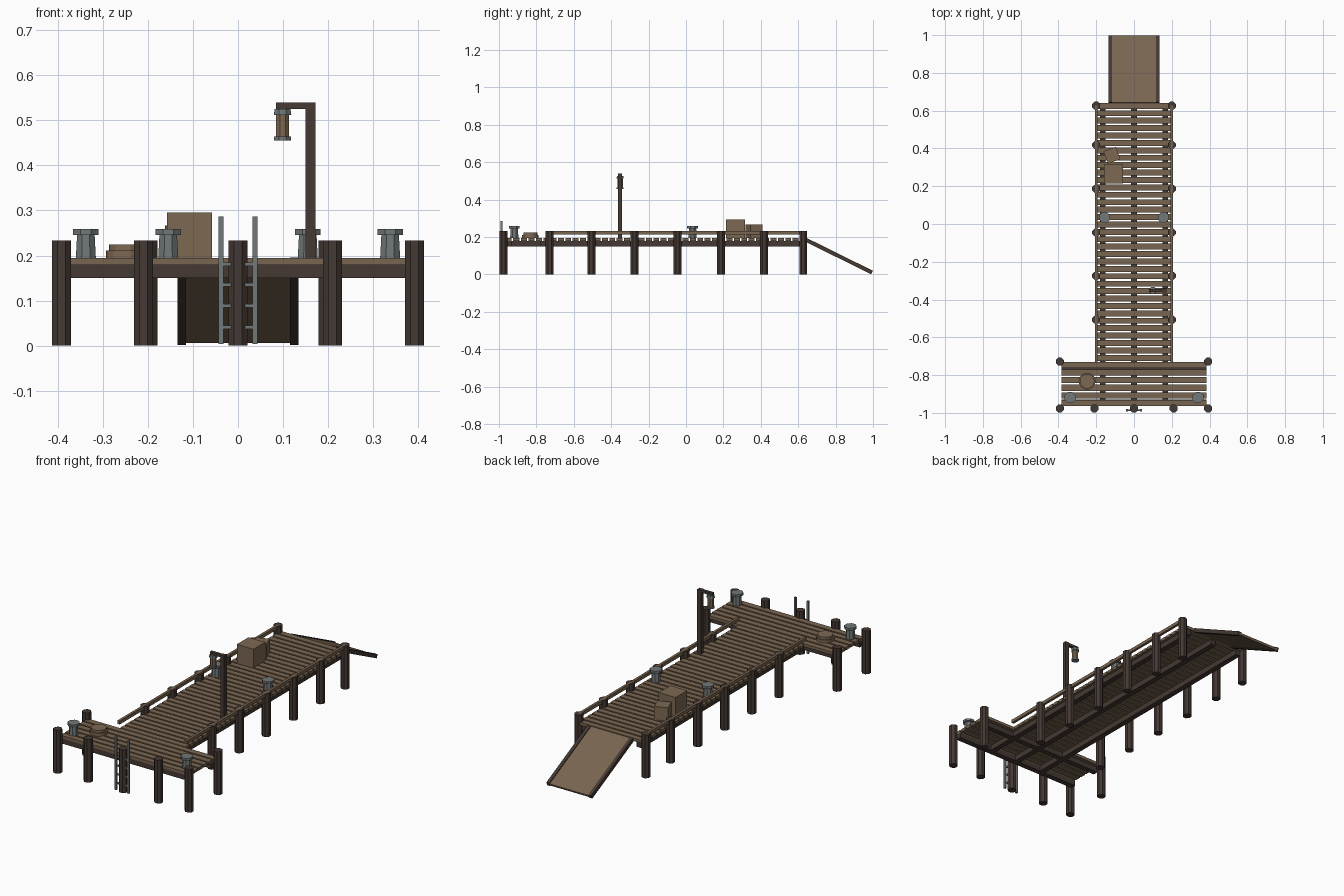
import bpy, bmesh, math
from mathutils import Matrix, Vector

if "Cube" in bpy.data.objects:
    bpy.data.objects.remove(bpy.data.objects["Cube"])


def material(name, rgb):
    m = bpy.data.materials.new(name)
    m.diffuse_color = (*rgb, 1)
    m.use_nodes = True
    m.node_tree.nodes["Principled BSDF"].inputs["Base Color"].default_value = m.diffuse_color
    return m


PLANK = material("plank wood", (0.190, 0.130, 0.082))
DARK = material("dark timber", (0.058, 0.040, 0.033))
CRATE = material("crate wood", (0.205, 0.140, 0.085))
IRON = material("grey iron", (0.165, 0.185, 0.190))


class Part:
    """Collects boxes and prisms into one flat-shaded object."""

    def __init__(self, name, mat):
        self.name, self.mat, self.bm = name, mat, bmesh.new()

    def box(self, centre, size, rot=None):
        m = Matrix.Translation(centre) @ (rot or Matrix()) @ Matrix.Diagonal((*size, 1))
        bmesh.ops.create_cube(self.bm, size=1, matrix=m)
        return self

    def prism(self, x, y, z0, z1, r0, r1=None, sides=8):
        m = Matrix.Translation((x, y, (z0 + z1) / 2)) @ Matrix.Rotation(math.pi / sides, 4, 'Z')
        bmesh.ops.create_cone(self.bm, cap_ends=True, segments=sides, radius1=r0,
                              radius2=r0 if r1 is None else r1, depth=z1 - z0, matrix=m)
        return self

    def done(self):
        me = bpy.data.meshes.new(self.name)
        self.bm.to_mesh(me)
        self.bm.free()
        me.materials.append(self.mat)
        ob = bpy.data.objects.new(self.name, me)
        bpy.context.collection.objects.link(ob)
        return ob


DECK = 0.195
PILE_Y = [0.627, 0.418, 0.186, -0.045, -0.275, -0.506]

# walkway planks
p = Part("walkway_planks", PLANK)
n, y0, y1 = 35, -0.728, 0.645
pitch = (y1 - y0) / n
for i in range(n):
    p.box((0, y0 + (i + 0.5) * pitch, DECK - 0.008), (0.39, pitch - 0.008, 0.016))
p.done()

# pier head planks
p = Part("head_planks", PLANK)
n, y0, y1 = 6, -0.968, -0.726
pitch = (y1 - y0) / n
for i in range(n):
    p.box((0, y0 + (i + 0.5) * pitch, DECK - 0.008), (0.77, pitch - 0.008, 0.016))
p.done()

# beams under the decks
p = Part("deck_beams", DARK)
for x in (-0.165, 0, 0.165):
    p.box((x, -0.16, 0.165), (0.03, 1.59, 0.03))
for y in (-0.945, -0.765):
    p.box((0, y, 0.1645), (0.77, 0.03, 0.029))
p.done()

# piles
p = Part("piles", DARK)
for s in (-1, 1):
    for y in PILE_Y:
        p.prism(s * 0.2, y, 0, 0.233, 0.023)
    p.prism(s * 0.392, -0.729, 0, 0.233, 0.023)
    p.prism(s * 0.392, -0.976, 0, 0.233, 0.023)
    p.prism(s * 0.21, -0.976, 0, 0.233, 0.023)
p.prism(0, -0.976, 0, 0.233, 0.023)
p.done()

# low side rails
p = Part("side_rails", PLANK)
for s in (-1, 1):
    p.box((s * 0.2, -0.052, 0.224), (0.014, 1.36, 0.018))
p.done()

# shore ramp
top, end = Vector((0, 0.64, 0.186)), Vector((0, 0.994, 0.011))
d = end - top
rot = Matrix.Rotation(math.atan2(d.z, d.y), 4, 'X')
mid = (top + end) / 2
Part("ramp_board", PLANK).box(mid, (0.25, d.length, 0.012), rot).done()
p = Part("ramp_edges", DARK)
for s in (-1, 1):
    p.box(mid + Vector((s * 0.125, 0, 0)), (0.018, d.length, 0.021), rot)
p.done()

# mooring bollards
p = Part("bollards", IRON)
for x, y in ((-0.338, -0.918), (0.338, -0.918), (-0.155, 0.035), (0.155, 0.035)):
    p.prism(x, y, DECK, 0.248, 0.024, 0.021)
    p.prism(x, y, 0.246, 0.259, 0.031)
p.done()

# ladder
p = Part("ladder", IRON)
for s in (-1, 1):
    p.box((s * 0.038, -0.986, 0.145), (0.011, 0.011, 0.284))
for z in (0.041, 0.088, 0.135, 0.181):
    p.box((0, -0.986, z), (0.076, 0.008, 0.008))
p.done()

# crates
Part("large_crate", CRATE).box((-0.108, 0.265, DECK + 0.05), (0.1, 0.1, 0.1)).done()
Part("small_crate", CRATE).box((-0.117, 0.364, DECK + 0.036), (0.07, 0.07, 0.072),
                               Matrix.Rotation(math.radians(21), 4, 'Z')).done()

# rope coil
p = Part("rope_coil", CRATE)
p.prism(-0.248, -0.832, DECK, 0.211, 0.045, sides=14)
p.prism(-0.248, -0.832, 0.211, 0.224, 0.039, sides=14)
p.done()

# lamp post and arm
p = Part("lamp_post", DARK)
p.box((0.161, -0.352, 0.367), (0.022, 0.022, 0.346))
p.box((0.128, -0.352, 0.533), (0.088, 0.016, 0.014))
p.done()

# lantern
Part("lantern_body", CRATE).prism(0.099, -0.352, 0.463, 0.513, 0.016).done()
p = Part("lantern_caps", IRON)
p.prism(0.099, -0.352, 0.512, 0.526, 0.021, 0.019)
p.prism(0.099, -0.352, 0.456, 0.464, 0.020)
p.done()
